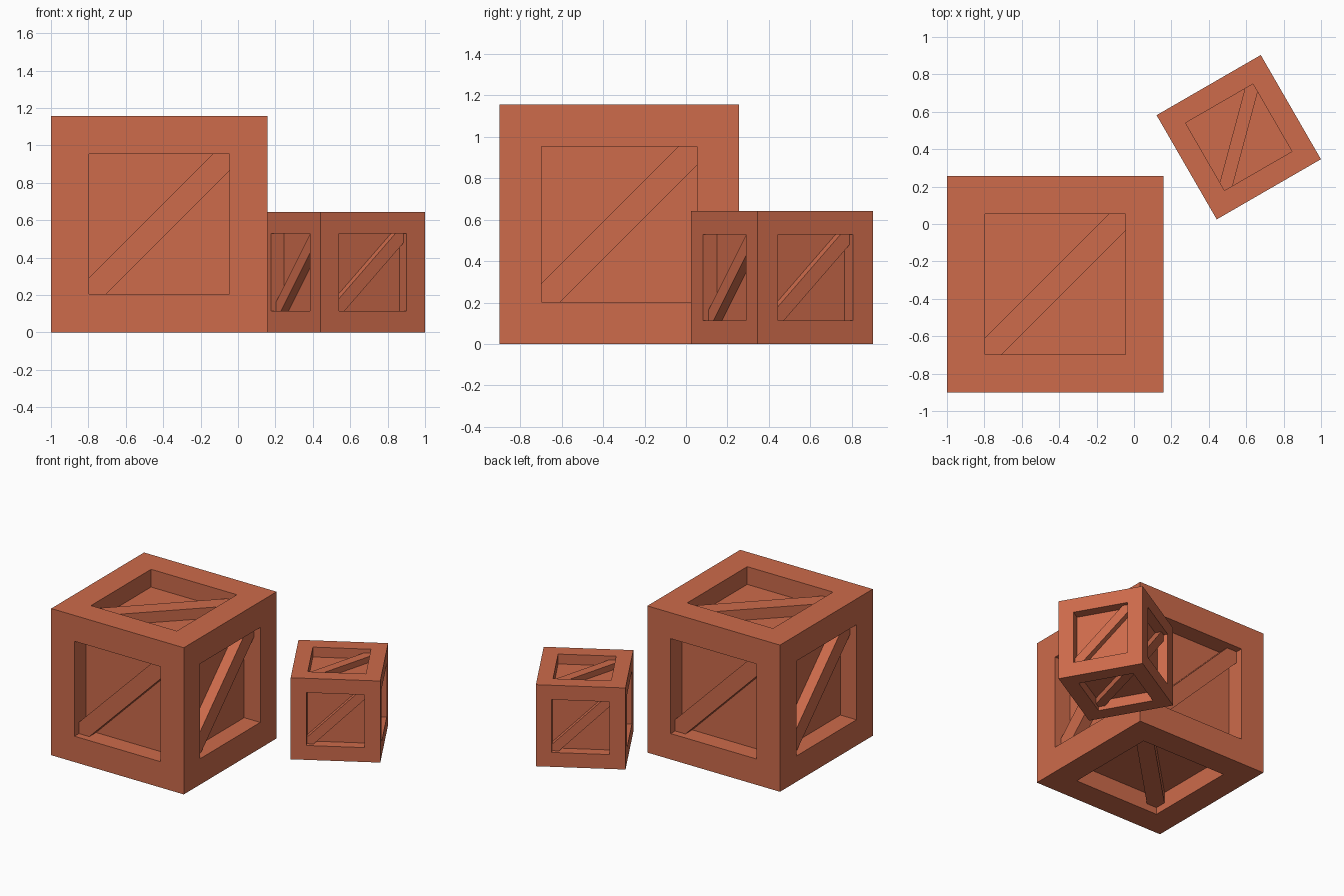
import bpy
import bmesh
from math import radians
from mathutils import Matrix, Vector

default = bpy.data.objects.get("Cube")
if default:
    bpy.data.objects.remove(default, do_unlink=True)

# Proportions of a full-size crate
SIZE = 1.157
HALF = SIZE / 2
BORDER = 0.204        # width of the frame around each opening
RECESS = 0.14         # depth of the panels
BRACE_DEPTH = 0.055   # how far the braces sit behind the frame
CORNER = 0.09         # where a brace meets the opening, from its corner
LET_IN = 0.005        # how far a brace is sunk into the wood around it

wood = bpy.data.materials.new("reddish_wood")
wood.use_nodes = True
color = (0.612, 0.146, 0.07, 1)
wood.diffuse_color = color
wood.node_tree.nodes["Principled BSDF"].inputs["Base Color"].default_value = color


def add_object(name, bm, scale, location, turn):
    bmesh.ops.recalc_face_normals(bm, faces=bm.faces)
    bmesh.ops.scale(bm, vec=(scale,) * 3, verts=bm.verts)
    mesh = bpy.data.meshes.new(name)
    bm.to_mesh(mesh)
    bm.free()
    mesh.materials.append(wood)
    obj = bpy.data.objects.new(name, mesh)
    obj.location = location
    obj.rotation_euler.z = turn
    bpy.context.collection.objects.link(obj)


def crate_body():
    """Cube whose six faces have a recessed square panel."""
    bm = bmesh.new()
    bmesh.ops.create_cube(bm, size=SIZE)
    panels = list(bm.faces)
    bmesh.ops.inset_individual(bm, faces=panels, thickness=BORDER, use_even_offset=True)
    panels = bmesh.ops.extrude_discrete_faces(bm, faces=panels)["faces"]
    for panel in panels:
        inward = panel.calc_center_median().normalized() * -RECESS
        bmesh.ops.translate(bm, vec=inward, verts=panel.verts)
    return bm


def brace(bm, rotation):
    """Diagonal board with corner-shaped ends, slightly let into the frame."""
    h = HALF - BORDER + LET_IN
    k = h - CORNER
    outline = [(-h, -h), (-k, -h), (h, k), (h, h), (k, h), (-h, -k)]
    front = -HALF + BRACE_DEPTH
    face = bm.faces.new([bm.verts.new((u, front, v)) for u, v in outline])
    extruded = bmesh.ops.extrude_face_region(bm, geom=[face], use_keep_orig=True)["geom"]
    back = [g for g in extruded if isinstance(g, bmesh.types.BMVert)]
    bmesh.ops.translate(bm, vec=Vector((0, RECESS - BRACE_DEPTH + LET_IN, 0)), verts=back)
    bmesh.ops.transform(bm, matrix=rotation, verts=list(face.verts) + back)


def crate_braces():
    bm = bmesh.new()
    for i in range(4):
        brace(bm, Matrix.Rotation(radians(90 * i), 4, "Z"))
    brace(bm, Matrix.Rotation(radians(-90), 4, "X"))
    brace(bm, Matrix.Rotation(radians(90), 4, "Z") @ Matrix.Rotation(radians(90), 4, "X"))
    return bm


def build_crate(prefix, x, y, scale, turn):
    location = (x, y, HALF * scale)
    add_object(prefix + "_crate_body", crate_body(), scale, location, turn)
    add_object(prefix + "_crate_braces", crate_braces(), scale, location, turn)


build_crate("large", -0.421, -0.322, 1, 0)
build_crate("small", 0.56, 0.464, 0.556, radians(30))
